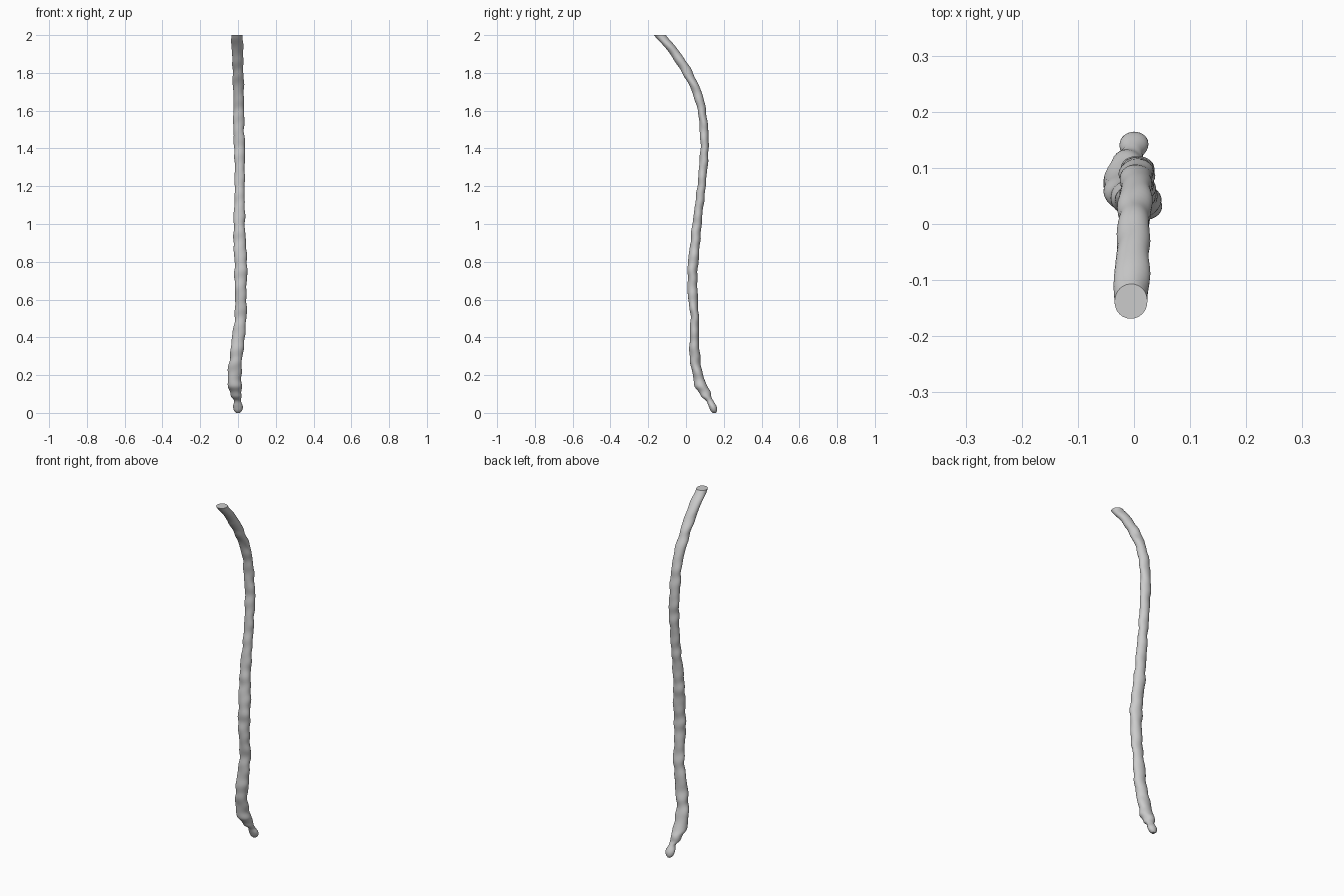
import bpy, bmesh, math
from mathutils import Vector

# Cross-section stations: height, centre x, centre y, half width x, half width y
STATIONS = [
    (0.000, 0.000, 0.150, 0.009, 0.009),
    (0.012, 0.000, 0.147, 0.021, 0.017),
    (0.035, 0.000, 0.141, 0.025, 0.021),
    (0.065, -0.003, 0.126, 0.018, 0.019),
    (0.085, -0.009, 0.107, 0.028, 0.026),
    (0.115, -0.012, 0.096, 0.030, 0.031),
    (0.140, -0.017, 0.081, 0.038, 0.033),
    (0.180, -0.018, 0.068, 0.036, 0.029),
    (0.250, -0.016, 0.053, 0.034, 0.027),
    (0.320, -0.006, 0.045, 0.034, 0.027),
    (0.420, 0.004, 0.045, 0.033, 0.024),
    (0.510, 0.014, 0.046, 0.031, 0.022),
    (0.600, 0.015, 0.037, 0.030, 0.025),
    (0.700, 0.014, 0.034, 0.032, 0.026),
    (0.800, 0.015, 0.038, 0.034, 0.027),
    (0.900, 0.009, 0.049, 0.032, 0.026),
    (1.000, 0.007, 0.058, 0.030, 0.024),
    (1.200, 0.009, 0.082, 0.026, 0.022),
    (1.400, 0.008, 0.098, 0.028, 0.022),
    (1.500, 0.004, 0.095, 0.029, 0.022),
    (1.600, 0.004, 0.084, 0.028, 0.022),
    (1.700, 0.003, 0.057, 0.028, 0.025),
    (1.800, 0.000, 0.008, 0.029, 0.028),
    (1.900, -0.002, -0.055, 0.029, 0.030),
    (2.000, -0.006, -0.137, 0.032, 0.030),
]
SIDES = 28


def sample(z):
    """Smooth (cubic Hermite) interpolation of the station table at height z."""
    n = len(STATIONS)
    i = max(k for k in range(n - 1) if STATIONS[k][0] <= z + 1e-9)

    def slope(k, c):
        a, b = STATIONS[max(k - 1, 0)], STATIONS[min(k + 1, n - 1)]
        return (b[c] - a[c]) / (b[0] - a[0])

    p, q = STATIONS[i], STATIONS[i + 1]
    h = q[0] - p[0]
    t = (z - p[0]) / h
    return [(2*t**3 - 3*t*t + 1) * p[c] + (t**3 - 2*t*t + t) * h * slope(i, c)
            + (3*t*t - 2*t**3) * q[c] + (t**3 - t*t) * h * slope(i + 1, c)
            for c in range(1, 5)]


def lumps(z, a):
    """Soft irregular bumps along the stem."""
    fade = min(1.0, z / 0.1)
    return 1 + fade * (0.05 * math.sin(62 * z + 1.5 * math.sin(a))
                       + 0.04 * math.sin(37 * z + 2 * a)
                       + 0.03 * math.sin(91 * z - a + 1.0))


# Stem: lofted rings with a rounded tip below and a flat cut above
heights = [0, 0.004, 0.008] + [0.012 + 0.284 * k / 43 for k in range(44)]
heights += [0.30 + 1.70 * k / 150 for k in range(151)]
bm = bmesh.new()
rings = []
for z in heights:
    cx, cy, rx, ry = sample(z)
    ring = []
    for k in range(SIDES):
        a = 2 * math.pi * k / SIDES
        r = lumps(z, a)
        ring.append(bm.verts.new(Vector((cx + rx * r * math.cos(a),
                                         cy + ry * r * math.sin(a), z))))
    rings.append(ring)
for lo, hi in zip(rings, rings[1:]):
    for k in range(SIDES):
        j = (k + 1) % SIDES
        bm.faces.new((lo[k], lo[j], hi[j], hi[k]))
bm.faces.new(rings[0][::-1])
bm.faces.new(rings[-1])
mesh = bpy.data.meshes.new("stem")
bm.to_mesh(mesh)
bm.free()
stem = bpy.data.objects.new("stem", mesh)
bpy.context.collection.objects.link(stem)
bpy.context.view_layer.objects.active = stem
stem.select_set(True)
bpy.ops.object.shade_smooth_by_angle(angle=math.radians(40))
